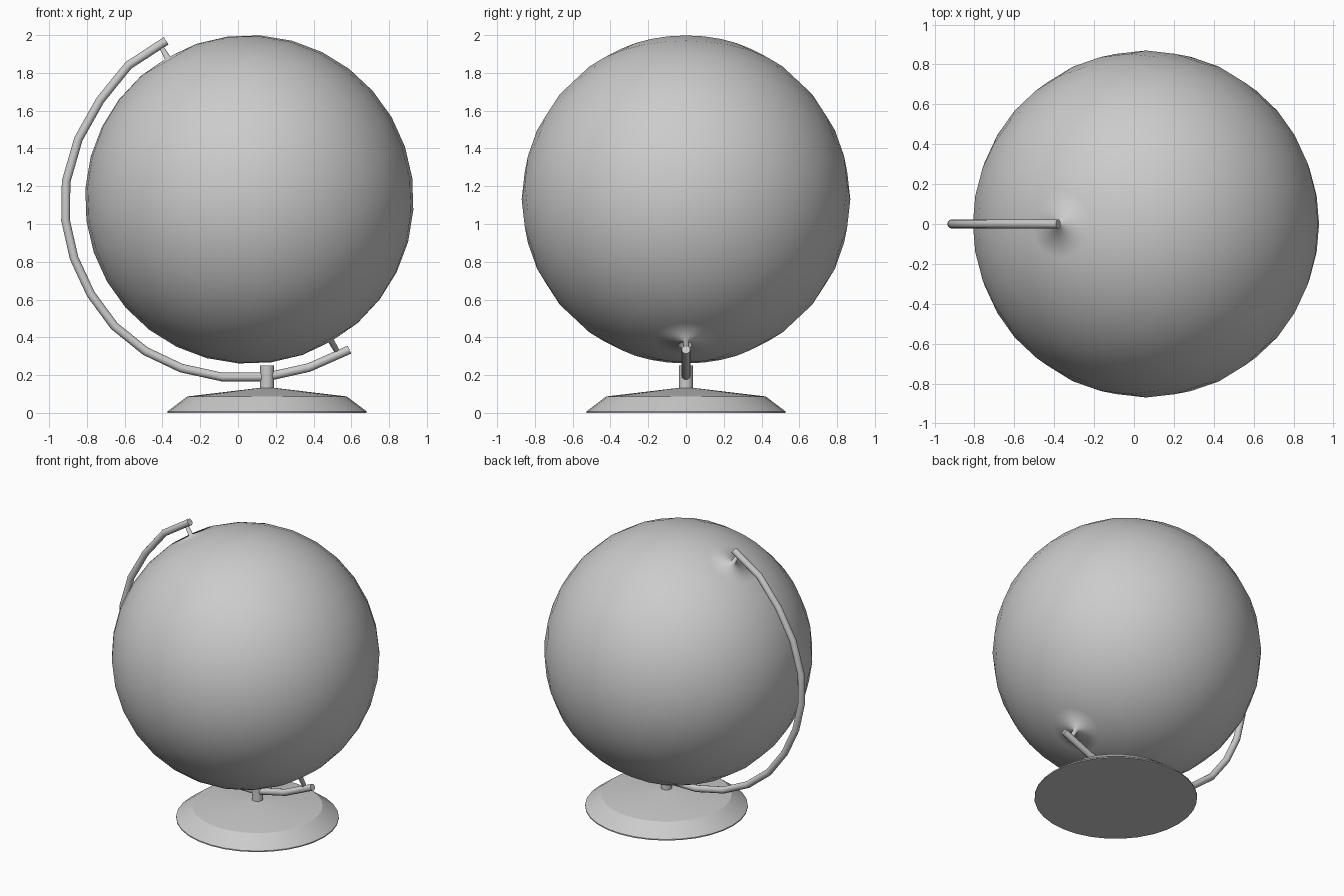
import bpy, bmesh
from math import sin, cos, pi, radians
from mathutils import Vector

if "Cube" in bpy.data.objects:
    bpy.data.objects.remove(bpy.data.objects["Cube"])

CENTRE = Vector((0.06, 0, 1.13))
R = 0.87


def add(name, bm, angle):
    bmesh.ops.remove_doubles(bm, verts=bm.verts, dist=1e-5)
    bmesh.ops.recalc_face_normals(bm, faces=bm.faces)
    mesh = bpy.data.meshes.new(name)
    bm.to_mesh(mesh)
    bm.free()
    ob = bpy.data.objects.new(name, mesh)
    bpy.context.collection.objects.link(ob)
    bpy.ops.object.select_all(action='DESELECT')
    ob.select_set(True)
    bpy.context.view_layer.objects.active = ob
    bpy.ops.object.shade_smooth_by_angle(angle=radians(angle))
    return ob


def skin(name, rings, angle=30):
    """Join rings of points into a capped surface."""
    bm = bmesh.new()
    rows = [[bm.verts.new(p) for p in ring] for ring in rings]
    n = len(rows[0])
    for a, b in zip(rows, rows[1:]):
        for i in range(n):
            j = (i + 1) % n
            bm.faces.new((a[i], a[j], b[j], b[i]))
    bm.faces.new(rows[0])
    bm.faces.new(rows[-1])
    return add(name, bm, angle)


def lathe(name, profile, n=32, angle=30):
    return skin(name, [[(r * cos(2 * pi * i / n), r * sin(2 * pi * i / n), z)
                        for i in range(n)] for r, z in profile], angle)


# Globe with pole pins drawn out of it, tilted on its axis
profile = [(R * sin(k * pi / 16), -R * cos(k * pi / 16)) for k in range(1, 16)]
profile = [(0.014, -0.94), (0.016, -R + 0.004)] + profile + [(0.016, R - 0.004), (0.011, 0.94)]
globe = lathe("globe", profile, 32, 180)
globe.location = CENTRE
globe.rotation_euler.y = radians(-30)

# Curved arm: round tube mitred along a faceted arc
path = [(-0.38, 1.97), (-0.58, 1.84), (-0.73, 1.655), (-0.845, 1.45), (-0.91, 1.225),
        (-0.913, 1.02), (-0.868, 0.82), (-0.78, 0.63), (-0.655, 0.46), (-0.49, 0.327),
        (-0.30, 0.237), (-0.085, 0.19), (0.15, 0.19), (0.375, 0.24), (0.59, 0.335)]
pts = [Vector((x, 0, z)) for x, z in path]
rings = []
for i, p in enumerate(pts):
    t = (pts[min(i + 1, len(pts) - 1)] - pts[max(i - 1, 0)]).normalized()
    side = Vector((-t.z, 0, t.x))
    rings.append([p + 0.023 * (cos(a) * side + sin(a) * Vector((0, 1, 0)))
                  for a in (2 * pi * k / 12 for k in range(12))])
skin("arm", rings, 40)

# Stepped base and the short stem that holds the arm
base = lathe("base", [(0.527, 0), (0.527, 0.008), (0.422, 0.087), (0.035, 0.133)])
stem = lathe("stem", [(0.037, 0.12), (0.037, 0.25)], 16)
for ob in (base, stem):
    ob.location.x = 0.154
